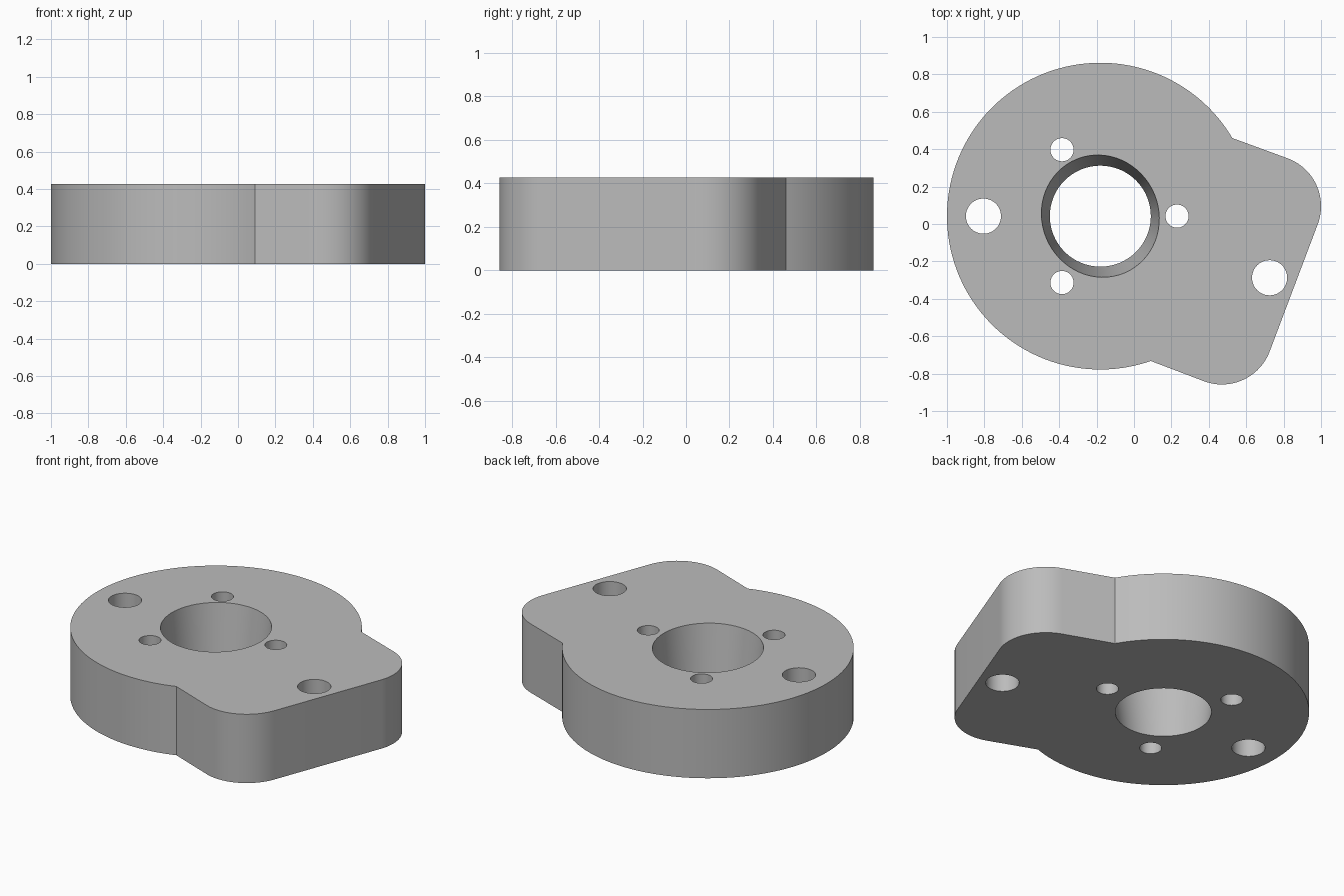
import bpy
import bmesh
from math import sin, cos, radians, tau
from mathutils import Vector

if "Cube" in bpy.data.objects:
    bpy.data.objects.remove(bpy.data.objects["Cube"], do_unlink=True)

HEIGHT = 0.427
HUB = Vector((-0.18, 0.042))
TILT = -20  # direction of the side lobe, in degrees


def arc(centre, radius, start, end, steps):
    """Points along a circular arc, both ends included."""
    angles = [radians(start + (end - start) * i / steps) for i in range(steps + 1)]
    return [centre + radius * Vector((cos(a), sin(a))) for a in angles]


def ellipse(centre, a, b, turn=0, steps=64):
    """Closed ellipse; its vertex angles stay aligned when it is turned."""
    t = radians(turn)
    pts = []
    for i in range(steps):
        u = tau * i / steps - t
        x, y = a * cos(u), b * sin(u)
        pts.append(centre + Vector((x * cos(t) - y * sin(t), x * sin(t) + y * cos(t))))
    return pts


def polar(radius, degrees):
    a = radians(degrees)
    return HUB + radius * Vector((cos(a), sin(a)))


# Outline: round hub joined to a tilted lobe with two rounded corners
outline = arc(HUB, 0.82, 30.6, 289.2, 96)
outline += arc(Vector((0.47, -0.585)), 0.273, TILT - 90, TILT, 24)
outline += arc(Vector((0.727, 0.095)), 0.273, TILT, TILT + 90, 24)

# Each loop is a pair: bottom ring and top ring
loops = [(outline, outline)]

# Tapered bore, slightly oval at the top
loops.append((ellipse(HUB, 0.27, 0.27), ellipse(HUB, 0.312, 0.33, 25)))

# Three small screw holes around the bore
for angle in (0, 120, 240):
    ring = ellipse(polar(0.41, angle), 0.062, 0.062, steps=40)
    loops.append((ring, ring))

# Two large mounting holes
for centre in (polar(0.625, 180), polar(0.963, TILT)):
    ring = ellipse(centre, 0.094, 0.094, steps=48)
    loops.append((ring, ring))

# Walls of every loop, then filled caps
bm = bmesh.new()
cap_edges = ([], [])
for rings in loops:
    verts = [[bm.verts.new((p.x, p.y, z)) for p in ring]
             for ring, z in zip(rings, (0, HEIGHT))]
    low, high = verts
    n = len(low)
    for i in range(n):
        j = (i + 1) % n
        bm.faces.new((low[i], low[j], high[j], high[i]))
    for ring, edges in zip(verts, cap_edges):
        edges.extend(bm.edges.get((ring[i], ring[(i + 1) % n])) for i in range(n))
for edges, side in zip(cap_edges, (-1, 1)):
    bmesh.ops.triangle_fill(bm, edges=edges, use_beauty=True, normal=(0, 0, side))
bmesh.ops.recalc_face_normals(bm, faces=bm.faces)

mesh = bpy.data.meshes.new("flange_plate")
bm.to_mesh(mesh)
bm.free()
plate = bpy.data.objects.new("flange_plate", mesh)
bpy.context.collection.objects.link(plate)

# Plain grey metal
grey = bpy.data.materials.new("grey_metal")
grey.use_nodes = True
colour = (0.5, 0.5, 0.5, 1)
grey.diffuse_color = colour
grey.node_tree.nodes["Principled BSDF"].inputs["Base Color"].default_value = colour
mesh.materials.append(grey)

bpy.context.view_layer.objects.active = plate
plate.select_set(True)
bpy.ops.object.shade_smooth_by_angle(angle=radians(20))
